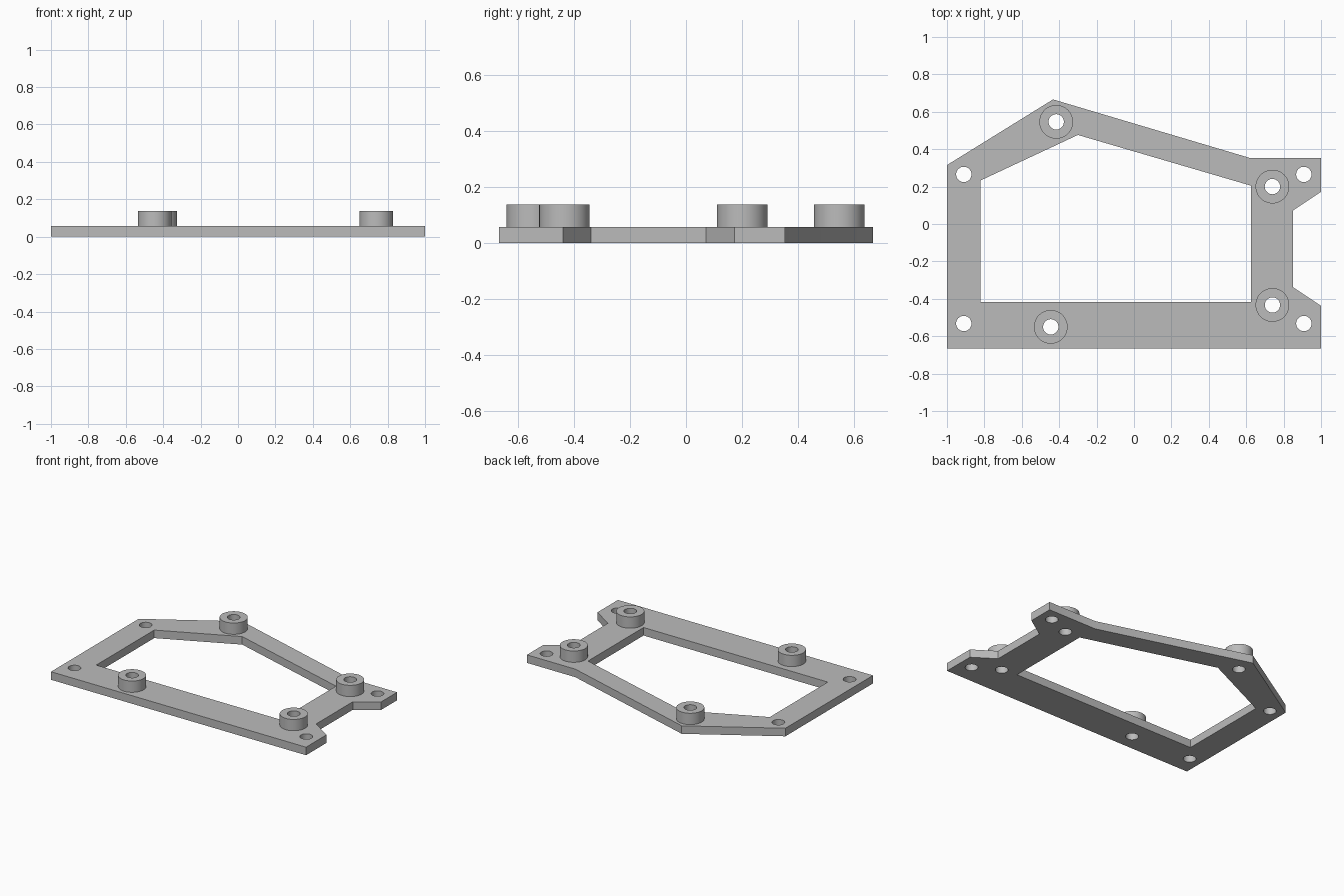
import bpy, bmesh
from math import cos, sin, tau, radians

if "Cube" in bpy.data.objects:
    bpy.data.objects.remove(bpy.data.objects["Cube"], do_unlink=True)

PLATE_TOP, BOSS_TOP = 0.057, 0.137
HOLE_R, BOSS_R = 0.041, 0.09

grey = bpy.data.materials.new("plain_grey")
grey.use_nodes = True
colour = (0.5, 0.5, 0.5, 1)
grey.diffuse_color = colour
grey.node_tree.nodes["Principled BSDF"].inputs["Base Color"].default_value = colour


def circle(centre, r, n=48):
    return [(centre[0] + r * cos(tau * i / n), centre[1] + r * sin(tau * i / n))
            for i in range(n)]


def extruded(name, loops, z0, z1, open_bottom=False):
    """Fill an outline with holes, then raise it from z0 to z1."""
    bm = bmesh.new()
    edges = []
    for loop in loops:
        vs = [bm.verts.new((x, y, z0)) for x, y in loop]
        edges += [bm.edges.new((a, b)) for a, b in zip(vs, vs[1:] + vs[:1])]
    bmesh.ops.triangle_fill(bm, edges=edges, use_beauty=True, normal=(0, 0, 1))
    base = bm.faces[:]
    new = bmesh.ops.extrude_face_region(bm, geom=base, use_keep_orig=True)["geom"]
    for v in new:
        if isinstance(v, bmesh.types.BMVert):
            v.co.z = z1
    bmesh.ops.recalc_face_normals(bm, faces=bm.faces[:])
    if open_bottom:
        low = [f for f in bm.faces if all(v.co.z < z0 + 1e-5 for v in f.verts)]
        bmesh.ops.delete(bm, geom=low, context='FACES')
    mesh = bpy.data.meshes.new(name)
    bm.to_mesh(mesh)
    bm.free()
    mesh.materials.append(grey)
    obj = bpy.data.objects.new(name, mesh)
    bpy.context.collection.objects.link(obj)
    bpy.ops.object.select_all(action='DESELECT')
    obj.select_set(True)
    bpy.context.view_layer.objects.active = obj
    bpy.ops.object.shade_smooth_by_angle(angle=radians(20))
    return obj


# Frame plate: outer outline, window and through holes
outline = [(-1, -0.666), (1, -0.666), (1, -0.438), (0.85, -0.338), (0.85, 0.072),
           (1, 0.172), (1, 0.353), (0.62, 0.353), (-0.433, 0.666), (-1, 0.315)]
window = [(-0.82, -0.417), (0.625, -0.417), (0.625, 0.205), (-0.3, 0.476), (-0.82, 0.233)]
corner_holes = [(x, y) for x in (-0.91, 0.908) for y in (-0.532, 0.265)]
bosses = {"front_right_boss": (-0.445, -0.55), "front_left_boss": (0.74, -0.433),
          "back_left_boss": (0.74, 0.2), "back_right_boss": (-0.416, 0.546)}
holes = [circle(c, HOLE_R) for c in corner_holes + list(bosses.values())]
extruded("frame_plate", [outline, window] + holes, 0, PLATE_TOP)

# Raised ring bosses standing on the plate
for name, c in bosses.items():
    extruded(name, [circle(c, BOSS_R), circle(c, HOLE_R)], PLATE_TOP, BOSS_TOP, True)
